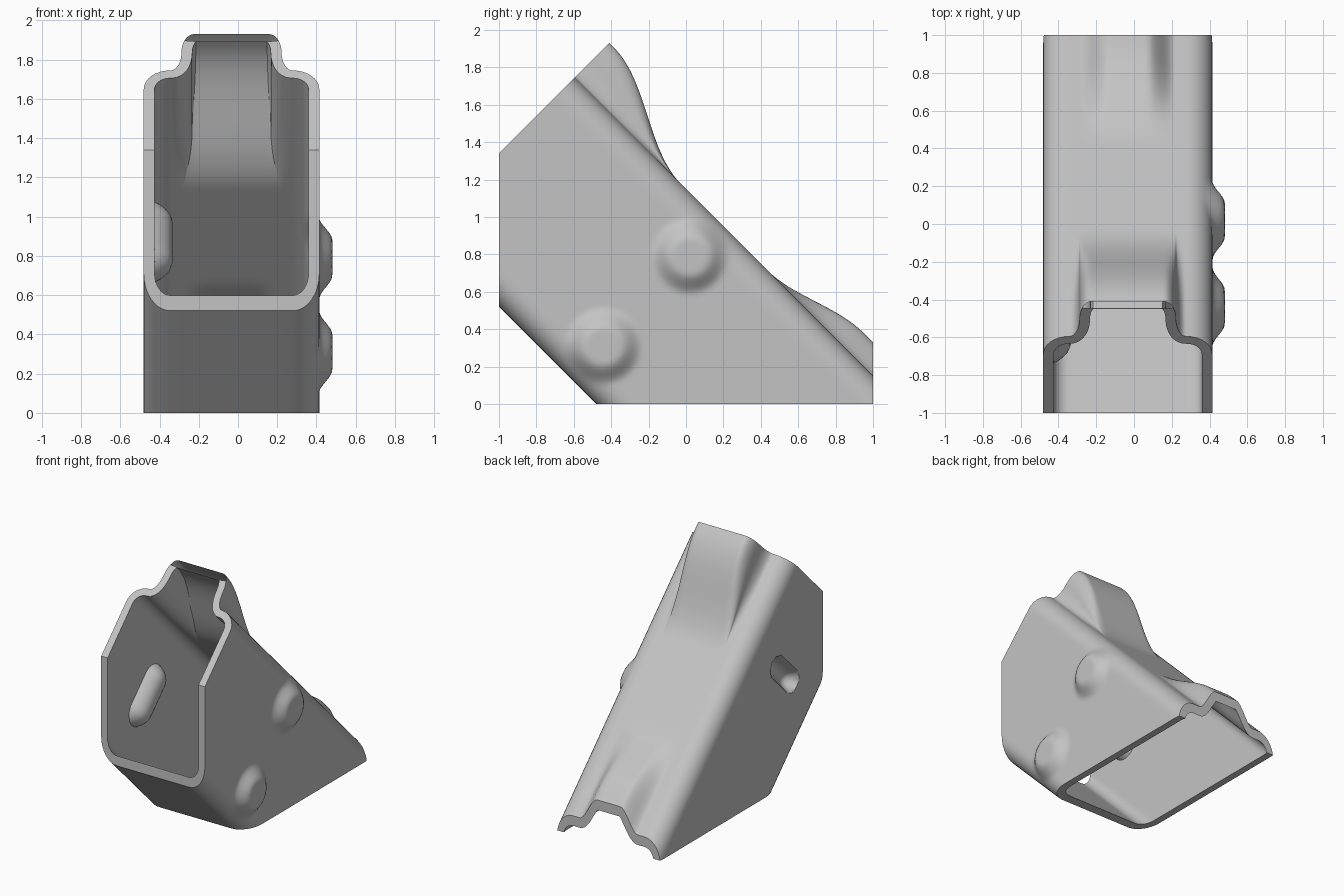
import bpy, bmesh, math
from mathutils import Vector

if "Cube" in bpy.data.objects:
    bpy.data.objects.remove(bpy.data.objects["Cube"])

R2 = math.sqrt(2)
XC, HALF = -0.033, 0.4475        # tube centre and half width
TOP, BOT, RAD = 0.813, -0.339, 0.135
WALL = 0.055


def smooth(a, b, t):
    t = min(max((t - a) / (b - a), 0), 1)
    return t * t * (3 - 2 * t)


def wide_section(d):
    # Cross-section of the big rib: rounded crown, steep side, concave foot
    if d < 0.19:
        return 1.0
    if d < 0.255:
        return 1 - 0.5 * (1 - math.sqrt(max(0, 1 - ((d - 0.19) / 0.065) ** 2)))
    if d < 0.31:
        return 0.5 * (1 - math.sqrt(max(0, 1 - ((0.31 - d) / 0.055) ** 2)))
    return 0.0


def top_rise(x, s):
    # Two ribs pressed outward along the sloping top
    big = 0.262 * (1 - smooth(-1.62, -0.85, s)) * wide_section(abs(x))
    small = 0.127 * smooth(-0.2, 0.4, s) * (1 - smooth(0.1, 0.25, abs(x)))
    return big + small


def right_bulge(s, v):
    # Two round buttons pressed outward
    return sum(0.066 * (1 - smooth(0.09, 0.21, math.hypot(s - a, v - b)))
               for a, b in ((-0.544, 0.573), (-0.53, -0.092)))


def left_dent(s, v):
    # One pill-shaped dimple pressed inward
    d = math.hypot(s + 0.99, max(abs(v - 0.24) - 0.12, 0))
    return 0.092 * max(0, 1 - (d / 0.085) ** 2.5)


def spread(a, b, n):
    return [a + (b - a) * i / n for i in range(n)]


def section():
    # Counterclockwise outline as (x, v, normal x, on top)
    pts = []
    fx, n = HALF - RAD, 8

    def corner(cx, cv, start):
        for i in range(n + 1):
            a = start + math.pi / 2 * i / n
            pts.append((cx + RAD * math.cos(a), cv + RAD * math.sin(a),
                        math.cos(a), False))

    corner(fx, BOT + RAD, -math.pi / 2)
    pts.extend((HALF, v, 1, False) for v in spread(BOT + RAD, TOP - RAD, 40)[1:])
    corner(fx, TOP - RAD, 0)
    arcs = [math.pi / 2 * i / 9 for i in range(10)]
    half = (spread(0, 0.19, 10)[1:] + [0.19 + 0.065 * math.sin(a) for a in arcs]
            + [0.31 - 0.055 * math.cos(a) for a in arcs[1:-1]])
    for x in half[::-1] + [0] + [-h for h in half]:
        pts.append((x, TOP, 0, True))
    corner(-fx, TOP - RAD, math.pi / 2)
    pts.extend((-HALF, v, -1, False) for v in spread(TOP - RAD, BOT + RAD, 56)[1:])
    corner(-fx, BOT + RAD, math.pi)
    pts.extend((x, BOT, 0, False) for x in spread(-fx, fx, 8)[1:])
    return pts


# Sloping tube skin with pressed ribs, buttons and dimple
stations = (spread(-1.85, -1.09, 34) + spread(-1.09, -0.89, 18)
            + spread(-0.89, -0.3, 30) + spread(-0.3, 1.1, 48) + [1.1])
outline = section()
bm = bmesh.new()
rings = []
for s in stations:
    ring = []
    for x, v, nx, on_top in outline:
        px, pv = x, v
        if on_top:
            pv += top_rise(x, s)
        elif nx > 0:
            px += nx * right_bulge(s, v)
        elif nx < -0.99:
            px += left_dent(s, v)
        ring.append(bm.verts.new((px + XC, (s + pv) / R2, (pv - s) / R2)))
    rings.append(ring)


def skin(rings, flip):
    for r0, r1 in zip(rings, rings[1:]):
        for i in range(len(r0)):
            j = (i + 1) % len(r0)
            quad = (r0[i], r1[i], r1[j], r0[j])
            bm.faces.new(quad[::-1] if flip else quad)


skin(rings, False)
bm.normal_update()

# Inner skin, one wall thickness inside the outer one
inner = [[v.co - v.normal * WALL * min(v.calc_shell_factor(), 1.3) for v in ring]
         for ring in rings]
skin([[bm.verts.new(co) for co in ring] for ring in inner], True)

# Flat cut ends: upper end, underside, back and front
cuts = (((0, -1, 1.34), (0, -1, 1)), ((0, 0, 0), (0, 0, -1)),
        ((0, 1, 0), (0, 1, 0)), ((0, -1, 0), (0, -1, 0)))
for point, normal in cuts:
    normal = Vector(normal).normalized()
    result = bmesh.ops.bisect_plane(
        bm, geom=bm.verts[:] + bm.edges[:] + bm.faces[:], dist=1e-5,
        plane_co=Vector(point), plane_no=normal, clear_outer=True)
    rim = [e for e in result["geom_cut"]
           if isinstance(e, bmesh.types.BMEdge) and e.is_valid and e.is_boundary]
    bmesh.ops.triangle_fill(bm, edges=rim, use_beauty=True, normal=normal)

# Smooth shading with sharp cut rims
bmesh.ops.recalc_face_normals(bm, faces=bm.faces[:])
for f in bm.faces:
    f.smooth = True
for e in bm.edges:
    e.smooth = e.calc_face_angle(0) < math.radians(35)

mesh = bpy.data.meshes.new("bracket_shell")
bm.to_mesh(mesh)
bm.free()
tube = bpy.data.objects.new("bracket_shell", mesh)
bpy.context.collection.objects.link(tube)

# Single grey finish
grey = bpy.data.materials.new("grey metal")
grey.diffuse_color = (0.55, 0.55, 0.55, 1)
grey.use_nodes = True
grey.node_tree.nodes["Principled BSDF"].inputs["Base Color"].default_value = grey.diffuse_color
mesh.materials.append(grey)
